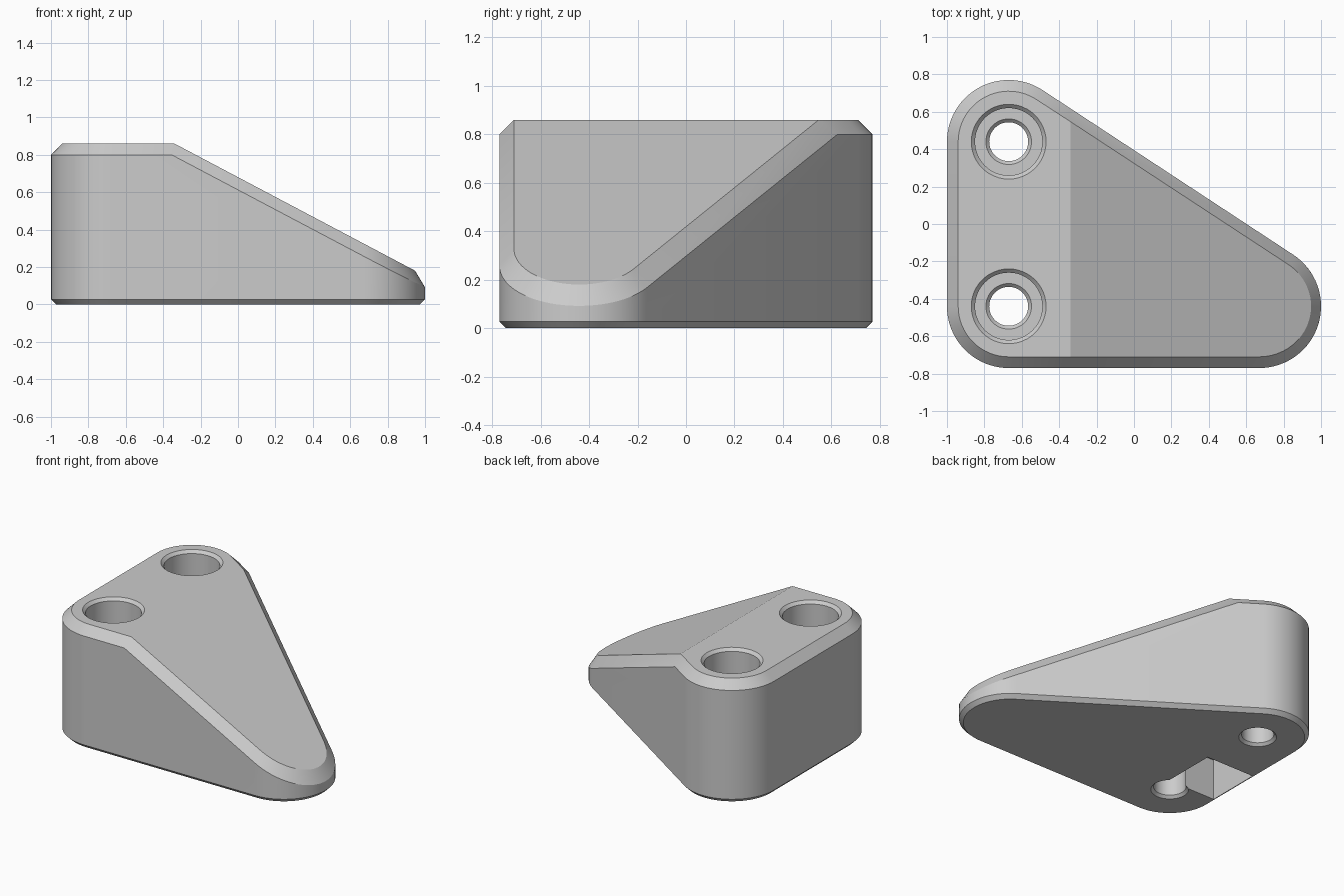
import bpy, bmesh, math
from mathutils import Vector

cube = bpy.data.objects.get("Cube")
if cube:
    bpy.data.objects.remove(cube, do_unlink=True)

R = 0.33                       # corner radius
CX, CY = 0.67, 0.44            # corner centres
TOP = 0.86                     # block height
CREASE_X = -0.34               # where the ramp starts
RAMP = Vector((0.467, 0, 0.884))
RAMP_N = RAMP.normalized()

grey = bpy.data.materials.new("plain grey")
grey.use_nodes = True
colour = (0.6, 0.6, 0.6, 1)
grey.diffuse_color = colour
grey.node_tree.nodes["Principled BSDF"].inputs["Base Color"].default_value = colour


def to_object(name, bm):
    bmesh.ops.recalc_face_normals(bm, faces=bm.faces)
    mesh = bpy.data.meshes.new(name)
    bm.to_mesh(mesh)
    bm.free()
    mesh.materials.append(grey)
    obj = bpy.data.objects.new(name, mesh)
    bpy.context.collection.objects.link(obj)
    return obj


def arc(cx, cy, start, end, steps):
    for i in range(steps + 1):
        a = start + (end - start) * i / steps
        yield (cx + R * math.cos(a), cy + R * math.sin(a), 0)


def chamfer(bm, wanted, offset):
    edges = [e for e in bm.edges if len(e.link_faces) == 2
             and any(wanted(f.normal.z) for f in e.link_faces)
             and any(abs(f.normal.z) < 0.01 for f in e.link_faces)]
    bmesh.ops.bevel(bm, geom=edges, offset=offset, offset_type='OFFSET',
                    segments=1, affect='EDGES', clamp_overlap=False)
    bm.normal_update()


def wedge_block():
    # rounded triangle outline pulled up to a prism
    slant = math.atan2(2 * CX, 2 * CY)
    points = [*arc(-CX, CY, slant, math.pi, 28),
              *arc(-CX, -CY, math.pi, 1.5 * math.pi, 20),
              *arc(CX, -CY, -math.pi / 2, slant, 32)]
    bm = bmesh.new()
    base = bm.faces.new([bm.verts.new(p) for p in points])
    up = bmesh.ops.extrude_face_region(bm, geom=[base], use_keep_orig=True)
    bmesh.ops.translate(bm, vec=(0, 0, TOP),
                        verts=[v for v in up["geom"] if isinstance(v, bmesh.types.BMVert)])
    # ramp cut
    bmesh.ops.bisect_plane(bm, geom=bm.verts[:] + bm.edges[:] + bm.faces[:],
                           plane_co=(CREASE_X, 0, TOP), plane_no=RAMP_N, clear_outer=True)
    bmesh.ops.holes_fill(bm, edges=[e for e in bm.edges if e.is_boundary], sides=0)
    bmesh.ops.recalc_face_normals(bm, faces=bm.faces)
    bm.normal_update()
    chamfer(bm, lambda nz: nz > 0.8, 0.06)
    chamfer(bm, lambda nz: nz < -0.99, 0.027)
    return to_object("wedge_block", bm)


def screw_hole(y):
    # stepped, chamfered bore turned from a profile
    floor = 0.32
    profile = [(0.142, -0.02), (0.104, 0.018), (0.104, floor - 0.018), (0.122, floor),
               (0.18, floor), (0.18, TOP - 0.02), (0.22, TOP + 0.02)]
    bm = bmesh.new()
    n = 48
    rings = [[bm.verts.new((-CX + r * math.cos(math.tau * i / n),
                            y + r * math.sin(math.tau * i / n), z)) for i in range(n)]
             for r, z in profile]
    for low, high in zip(rings, rings[1:]):
        for i in range(n):
            j = (i + 1) % n
            bm.faces.new((low[i], low[j], high[j], high[i]))
    bm.faces.new(rings[0])
    bm.faces.new(rings[-1])
    return to_object("screw_hole_cutter", bm)


def bottom_pocket():
    # blind pocket beside the front screw hole
    low, high = Vector((-0.967, -0.355, -0.1)), Vector((-0.59, 0.035, 0.29))
    bm = bmesh.new()
    bmesh.ops.create_cube(bm, size=1)
    bmesh.ops.scale(bm, vec=high - low, verts=bm.verts)
    bmesh.ops.translate(bm, vec=(low + high) / 2, verts=bm.verts)
    return to_object("pocket_cutter", bm)


block = wedge_block()
bpy.ops.object.select_all(action='DESELECT')
bpy.context.view_layer.objects.active = block
block.select_set(True)

# cut the holes and the pocket
for cutter in (screw_hole(CY), screw_hole(-CY), bottom_pocket()):
    cutter.hide_render = True
    cut = block.modifiers.new("cut", 'BOOLEAN')
    cut.operation = 'DIFFERENCE'
    cut.solver = 'EXACT'
    cut.object = cutter
    bpy.ops.object.modifier_apply(modifier=cut.name)
    bpy.data.objects.remove(cutter, do_unlink=True)

bpy.ops.object.shade_smooth_by_angle(angle=math.radians(25))
